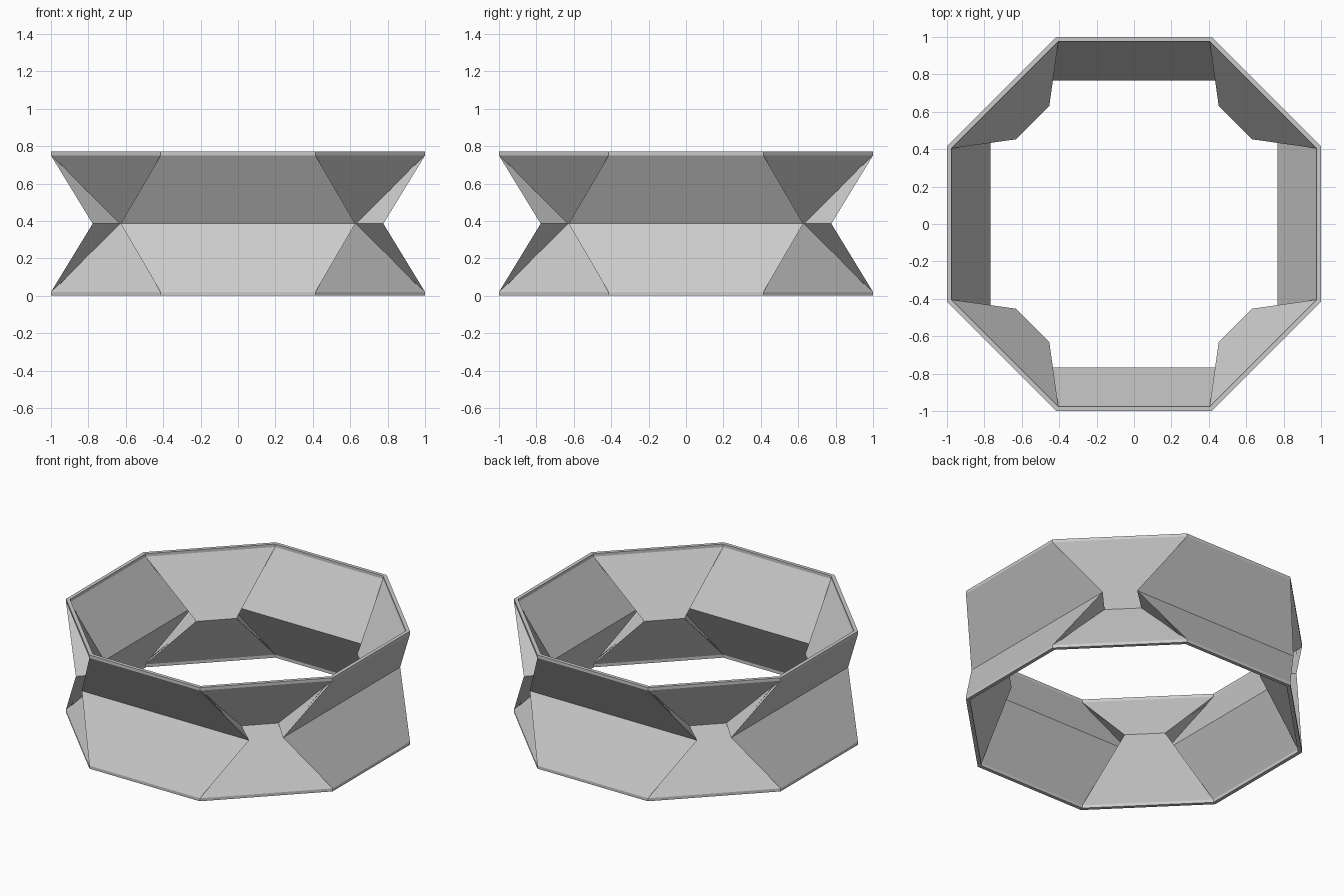
import bpy, bmesh, math
from mathutils import Vector

if "Cube" in bpy.data.objects:
    bpy.data.objects.remove(bpy.data.objects["Cube"])

H = 0.77            # total height
RIM = 0.02          # height of the rim bands
WALL = 0.011        # wall thickness at the waist


def octagon(apothem):
    r = apothem / math.cos(math.pi / 8)
    # corner i starts side i; side 0 faces the front
    return [Vector((r * math.cos(a), r * math.sin(a)))
            for a in (math.radians(-112.5 + 45 * i) for i in range(8))]


def waist(apothem, wide, narrow):
    # each side has its own crease: long on the square sides, short on diagonals
    pts = []
    for i in range(8):
        a = math.radians(-90 + 45 * i)
        n = Vector((math.cos(a), math.sin(a)))
        t = Vector((-n.y, n.x))
        w = narrow if i % 2 else wide
        pts += [n * apothem - t * w, n * apothem + t * w]
    return pts


def inset(pts, d):
    # mitred offset of a closed counter-clockwise outline
    out = []
    for i, p in enumerate(pts):
        a = (p - pts[i - 1]).normalized()
        b = (pts[(i + 1) % len(pts)] - p).normalized()
        na, nb = Vector((-a.y, a.x)), Vector((-b.y, b.x))
        out.append(p + (na + nb) * d / (1 + na.dot(nb)))
    return out


bm = bmesh.new()


def ring(pts, z):
    return [bm.verts.new((p.x, p.y, z)) for p in pts]


def band(a, b):
    for i in range(8):
        j = (i + 1) % 8
        bm.faces.new((a[i], a[j], b[j], b[i]))


def panels(oct_ring, mid):
    # folded panels with a triangular gusset between neighbours
    for i in range(8):
        j = (i + 1) % 8
        bm.faces.new((oct_ring[i], oct_ring[j], mid[2 * i + 1], mid[2 * i]))
        bm.faces.new((oct_ring[j], mid[(2 * i + 2) % 16], mid[2 * i + 1]))


# outer and inner skins, joined by flat rims
edges = []
outer_waist = waist(0.777, 0.627, 0.114)
for outline, mid_pts in ((octagon(1.0), outer_waist),
                         (octagon(0.976), inset(outer_waist, WALL))):
    bottom, low = ring(outline, 0), ring(outline, RIM)
    mid = ring(mid_pts, H / 2)
    high, top = ring(outline, H - RIM), ring(outline, H)
    band(bottom, low)
    panels(low, mid)
    panels(high, mid)
    band(high, top)
    edges.append((bottom, top))
for k in range(2):
    band(edges[0][k], edges[1][k])

bmesh.ops.recalc_face_normals(bm, faces=bm.faces)
mesh = bpy.data.meshes.new("folded_ring")
bm.to_mesh(mesh)
bm.free()
ring_obj = bpy.data.objects.new("folded_ring", mesh)
bpy.context.collection.objects.link(ring_obj)

grey = bpy.data.materials.new("light grey")
grey.diffuse_color = (0.6, 0.6, 0.6, 1)
grey.use_nodes = True
grey.node_tree.nodes["Principled BSDF"].inputs["Base Color"].default_value = grey.diffuse_color
mesh.materials.append(grey)
